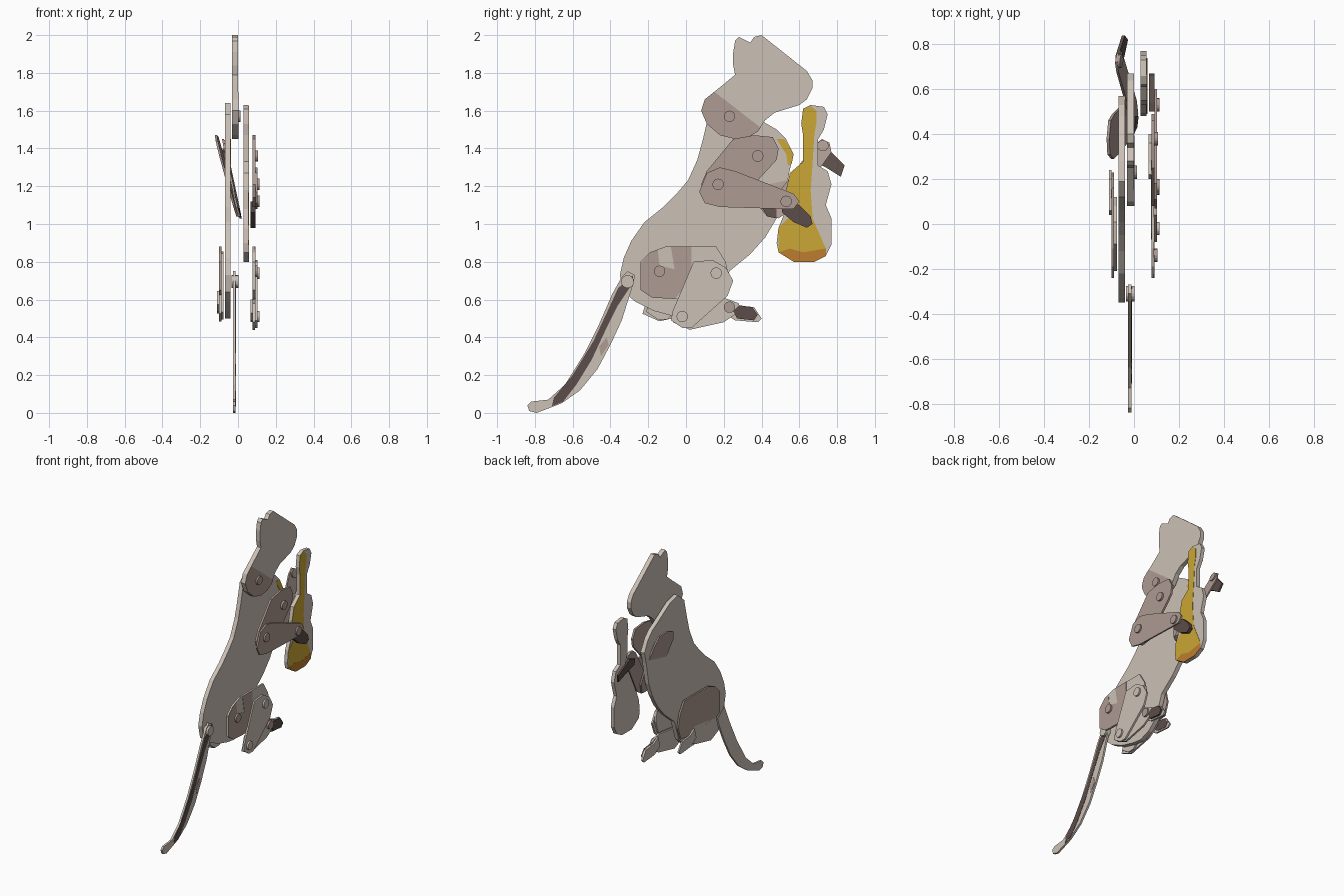
import bpy, bmesh, math

def mat(name, r, g, b):
    m = bpy.data.materials.new(name)
    m.diffuse_color = (r, g, b, 1)
    return m

LIGHT = mat("pale_grey_beige", .60, .53, .47)
TAUPE = mat("taupe", .42, .325, .29)
DARK = mat("dark_brown", .105, .075, .068)
GOLD = mat("gold", .60, .385, .035)
ORANGE = mat("burnt_orange", .51, .205, .03)

# Flat cut-out in the y-z plane (points in hundredths), x0..x1 thick, optional lean
def plate(name, pts, x0, x1, m, lean=None, shift=(0, 0)):
    bm = bmesh.new()
    pts = [((y + shift[0]) / 100, (z + shift[1]) / 100) for y, z in pts]
    f = bm.faces.new([bm.verts.new((x0, y, z)) for y, z in pts])
    ext = bmesh.ops.extrude_face_region(bm, geom=[f])
    for v in ext["geom"]:
        if isinstance(v, bmesh.types.BMVert):
            v.co.x = x1
    if lean:
        for v in bm.verts:
            v.co.x += lean(v.co.y, v.co.z)
    bmesh.ops.recalc_face_normals(bm, faces=bm.faces)
    me = bpy.data.meshes.new(name)
    bm.to_mesh(me)
    bm.free()
    me.materials.append(m)
    ob = bpy.data.objects.new(name, me)
    bpy.context.collection.objects.link(ob)
    return ob

# Round rivet at a joint
def pin(name, y, z, x0, x1, m, r=3, lean=None, shift=(0, 0)):
    ring = [(y + r * math.cos(a * math.tau / 16), z + r * math.sin(a * math.tau / 16)) for a in range(16)]
    plate(name, ring, x0, x1, m, lean, shift)

# Painted patch just proud of the +x face at x
def patch(name, pts, x, m):
    plate(name, pts, x - .002, x + .002, m)

# Body
plate("body", [(19, 164), (12, 158), (9, 145), (6, 134), (1, 123), (-5, 116), (-12, 109),
      (-22, 101), (-29, 91), (-33, 82), (-35, 73), (-33, 64), (-27, 59), (-17, 54), (-6, 51),
      (2, 50), (10, 53), (18, 60), (23, 75), (34, 84), (42, 93), (48, 103), (52, 113),
      (55, 129), (57, 137), (53, 145), (48, 150), (41, 154), (28, 162)], -.07, -.04, LIGHT)
patch("chest_streak", [(48, 145), (52, 145), (57, 137), (56, 132), (54, 131), (53, 137)], -.04, GOLD)

# Head with shaded neck
plate("head", [(26, 197), (28, 199), (34, 196), (36, 199), (40, 200), (64, 181), (67, 176),
      (67, 172), (64, 166), (60, 163), (47, 159), (42, 155), (38, 149), (33, 146), (26, 145),
      (18, 147), (11, 153), (8, 160), (10, 166), (15, 170), (20, 174), (26, 179), (25, 184),
      (25, 191)], -.032, 0, LIGHT)
patch("neck_patch", [(15, 170), (39.5, 151), (38, 149), (33, 146), (26, 145), (18, 147),
      (11, 153), (8, 160), (10, 166)], 0, TAUPE)
pin("neck_pin", 23, 157, 0, .014, TAUPE)

# Tail
plate("tail", [(-84, 4), (-82, 6), (-73, 7), (-64, 15), (-54, 31), (-46, 47), (-39, 63),
      (-34, 72), (-31, 75), (-27, 73), (-28, 68), (-34, 49), (-40, 36), (-47, 23), (-56, 12),
      (-66, 5), (-79, 0), (-83, 1)], -.026, -.012, LIGHT)
patch("tail_stripe", [(-71, 3.5), (-70, 8), (-60, 20), (-49, 38), (-41, 55), (-36, 66), (-28, 73),
      (-28, 69), (-36, 57), (-43, 43), (-50, 28), (-58, 15), (-65, 6)], -.012, DARK)
patch("tail_spot", [(-46, 35), (-42, 40), (-41, 36), (-45, 30)], -.012, TAUPE)
pin("tail_pin", -31, 69.5, -.035, .002, LIGHT, 3.4)

# Guitar
plate("guitar", [(62, 161), (66, 163), (73, 162), (75, 158), (73, 150), (70, 145), (70, 131),
      (75, 128), (77, 121), (74, 110), (77, 103), (77, 89), (74, 83), (68, 80), (57, 80),
      (49, 85), (48, 90), (49, 98), (53, 108), (53, 118), (55, 127), (62, 133), (62, 147),
      (61, 153)], .03, .056, LIGHT)
patch("guitar_gold", [(62, 161), (66, 162.5), (69, 160), (69, 153), (68, 148), (67, 132),
      (66, 118), (67, 103), (74, 87), (62, 85), (55, 87), (49, 85), (49, 98), (57, 106), (57, 112),
      (53, 118), (55, 127), (62, 133), (62, 147), (61, 153)], .056, GOLD)
patch("guitar_base", [(49, 85), (55, 87), (62, 85), (74, 87), (74, 83), (68, 80), (57, 80)],
      .057, ORANGE)

# Right arm
plate("right_upper_arm", [(25, 145), (36, 147), (46, 146), (49, 140), (48, 134), (37, 122),
      (26, 110), (18, 109), (10, 114), (8, 121), (11, 128)], .078, .092, TAUPE)
plate("right_forearm", [(7, 117), (10, 111), (18, 109), (50, 108), (57, 108), (60, 112),
      (57, 116), (26, 128), (18, 130), (11, 127)], .092, .103, TAUPE)
plate("right_hand", [(50, 112), (54, 112), (60, 110), (66, 104), (67, 100), (64, 98), (57, 101),
      (51, 106)], .067, .092, DARK)
for i, (y, z, x) in enumerate([(38, 136, .092), (17, 121, .1), (53, 112, .1)]):
    pin(f"right_arm_pin_{i}", y, z, x, x + .014, TAUPE)

# Left arm, leaning so that it cuts through the body
lean = lambda y, z: -.115 + .256 * (1.47 - z) + .06 * (y - .4)
plate("left_upper_arm", [(29, 137), (31, 144), (38, 147), (46, 146), (49, 140), (53, 125),
      (54, 112), (50, 104), (43, 104), (38, 110), (32, 125)], -.006, .006, TAUPE, lean)
plate("left_forearm", [(41, 109), (43, 104), (49, 103), (55, 107), (77, 138), (76, 143),
      (72, 145), (68, 142), (50, 118), (43, 114)], .006, .016, TAUPE, lean)
plate("left_elbow", [(40, 109), (43, 104), (48, 103), (48, 108)], .014, .018, DARK, lean)
plate("left_hand", [(69, 138), (75, 140), (80, 135), (84, 131), (82, 125), (74, 130), (68, 133)],
      -.006, .007, DARK, lean)
pin("left_wrist_pin", 72.5, 141.5, .014, .026, TAUPE, 3, lean)

# Legs: same outlines on both sides, the left lower leg is drawn back
THIGH = [(-24, 80), (-19, 85), (-11, 88), (16, 88), (21, 80), (23, 71), (20, 62), (0, 60),
         (-18, 61), (-24, 65)]
SHIN = [(4, 80), (14, 81), (21, 77), (25, 70), (22, 62), (3, 45), (-2, 45), (-8, 49), (-7, 54)]
ANKLE = [(-7, 48), (2, 44), (20, 48), (29, 54), (28, 58), (20, 61), (-4, 58)]
FOOT = [(22, 60), (27, 57), (36, 56), (40, 50), (38, 48), (26, 49), (20, 53)]
plate("right_thigh", THIGH, .078, .09, LIGHT)
plate("right_shin", SHIN, .09, .102, LIGHT)
plate("right_ankle", ANKLE, .076, .089, LIGHT)
plate("right_foot", FOOT, .065, .077, LIGHT)
patch("thigh_patch", [(-24, 79), (-19, 85), (-15, 86.5), (-14, 78), (-6, 76), (3, 76), (-1, 66),
      (-6, 60.4), (-18, 61), (-24, 65)], .09, TAUPE)
patch("thigh_top_patch", [(-8, 88), (3, 88), (3, 76), (-6, 76)], .09, TAUPE)
plate("right_toes", [(25, 54), (28, 57), (35, 56), (38, 52), (36, 49), (27, 50)], .077, .0905, DARK)
for i, (y, z, x, m) in enumerate([(-14, 75, .09, TAUPE), (16, 74, .1, LIGHT), (-2, 51, .1, LIGHT),
                                  (23, 56, .088, TAUPE)]):
    pin(f"right_leg_pin_{i}", y, z, x, x + .014, m)

back = (-16, 4.5)
plate("left_thigh", THIGH, -.1, -.088, TAUPE)
plate("left_shin", SHIN, -.088, -.076, LIGHT, shift=(-13, 4.5))
plate("left_ankle", ANKLE, -.1, -.088, LIGHT, shift=back)
plate("left_foot", FOOT, -.111, -.1, LIGHT, shift=back)
patch("left_toes", [(9, 58.5), (12, 61.5), (19, 60.5), (22, 56.5), (20, 53.5), (11, 54.5)], -.1, DARK)
